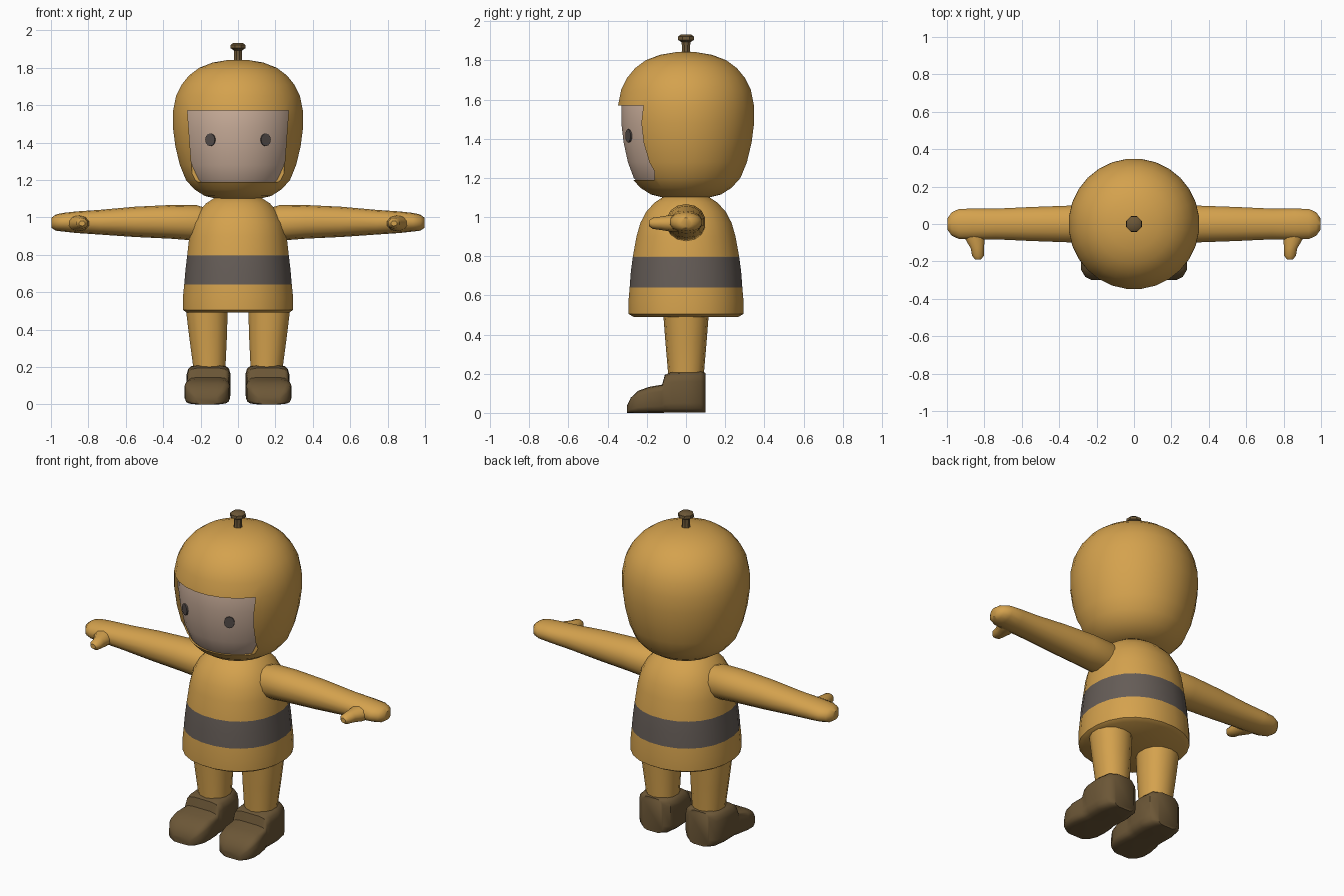
import bpy, bmesh, math
from mathutils import Matrix, Vector

if "Cube" in bpy.data.objects:
    bpy.data.objects.remove(bpy.data.objects["Cube"])


def material(name, rgb):
    m = bpy.data.materials.new(name)
    m.diffuse_color = (*rgb, 1)
    m.use_nodes = True
    m.node_tree.nodes["Principled BSDF"].inputs["Base Color"].default_value = m.diffuse_color
    return m


ORANGE = material("honey_orange", (0.66, 0.36, 0.075))
GREY = material("stripe_grey", (0.13, 0.108, 0.095))
BROWN = material("boot_brown", (0.15, 0.095, 0.038))
SKIN = material("pale_skin", (0.60, 0.43, 0.33))
EYE = material("eye_grey", (0.085, 0.07, 0.065))


def finish(bm, name, mats, angle=40, rule=None):
    bmesh.ops.recalc_face_normals(bm, faces=bm.faces)
    me = bpy.data.meshes.new(name)
    if rule:
        for f in bm.faces:
            f.material_index = rule(f.calc_center_median())
    bm.to_mesh(me)
    bm.free()
    for m in mats:
        me.materials.append(m)
    smooth(me, angle)
    ob = bpy.data.objects.new(name, me)
    bpy.context.collection.objects.link(ob)
    return ob


def smooth(me, angle=40):
    for p in me.polygons:
        p.use_smooth = True
    me.set_sharp_from_angle(angle=math.radians(angle))


def ring(axis, pos, c, r, n, power=2.0):
    """Superellipse cross-section with centre c and radii r, square to the axis."""
    pts = []
    for i in range(n):
        a = 2 * math.pi * (i + 0.5) / n
        u, v = math.cos(a), math.sin(a)
        u = c[0] + r[0] * math.copysign(abs(u) ** (2 / power), u)
        v = c[1] + r[1] * math.copysign(abs(v) ** (2 / power), v)
        p = [u, v]
        p.insert(axis, pos)
        pts.append(p)
    return pts


def loft(rings):
    bm = bmesh.new()
    vs = [[bm.verts.new(p) for p in r] for r in rings]
    n = len(vs[0])
    for a, b in zip(vs, vs[1:]):
        for i in range(n):
            j = (i + 1) % n
            bm.faces.new((a[i], a[j], b[j], b[i]))
    bm.faces.new(vs[0])
    bm.faces.new(vs[-1])
    return bm


# Hood with a face opening
HEAD = [(1.098, 0.11), (1.115, 0.18), (1.15, 0.235), (1.2, 0.28), (1.28, 0.313),
        (1.38, 0.337), (1.48, 0.35), (1.57, 0.349), (1.65, 0.333), (1.71, 0.303),
        (1.76, 0.262), (1.8, 0.208), (1.828, 0.135), (1.842, 0.05)]
hood = finish(loft([ring(2, z, (0, 0), (r, r), 28) for z, r in HEAD]), "hood", [ORANGE])

bm = loft([[(-w, y, 1.19), (w, y, 1.19), (w2, y, 1.57), (-w2, y, 1.57)]
           for y, w, w2 in ((-0.5, 0.242, 0.27), (-0.16, 0.242, 0.27))])
cutter = finish(bm, "face_opening_cutter", [])
cutter.hide_render = True
mod = hood.modifiers.new("opening", "BOOLEAN")
mod.operation, mod.object, mod.solver = "DIFFERENCE", cutter, "EXACT"
bpy.context.view_layer.update()
dg = bpy.context.evaluated_depsgraph_get()
cut_mesh = bpy.data.meshes.new_from_object(hood.evaluated_get(dg))
hood.modifiers.clear()
hood.data = cut_mesh
smooth(cut_mesh)
bpy.data.objects.remove(cutter)

# Face set just behind the opening
bm = loft([ring(2, z, (0, -0.012), (r * 0.92, r * 0.915), 28) for z, r in HEAD[2:10]])
bmesh.ops.bisect_plane(bm, geom=bm.verts[:] + bm.edges[:] + bm.faces[:],
                       plane_co=(0, -0.1, 0), plane_no=(0, 1, 0), clear_outer=True)
finish(bm, "face", [SKIN])

# Eyes as thin oval plates lying on the face
for s, side in ((-1, "left"), (1, "right")):
    bm = bmesh.new()
    bmesh.ops.create_cone(bm, cap_ends=True, segments=12, radius1=1, radius2=1, depth=1)
    d = Vector((s * 0.465, -0.885, 0)).normalized()
    place = Matrix.Translation(d * 0.317 + Vector((0, -0.012, 1.415)))
    turn = d.to_track_quat("Z", "Y").to_matrix().to_4x4()
    bm.transform(place @ turn @ Matrix.Diagonal((0.029, 0.034, 0.009, 1)))
    finish(bm, side + "_eye", [EYE])

# Stem with a flat cap
STEM = [(1.82, 0.032), (1.85, 0.022), (1.893, 0.024), (1.905, 0.045),
        (1.922, 0.043), (1.932, 0.028)]
finish(loft([ring(2, z, (0, 0), (r, r), 8) for z, r in STEM]), "stem", [BROWN])

# Tunic with a painted waist stripe
BODY = [(0.49, 0.275, 0.27), (0.505, 0.297, 0.295), (0.57, 0.297, 0.296), (0.64, 0.29, 0.29),
        (0.72, 0.283, 0.284), (0.795, 0.274, 0.274), (0.9, 0.262, 0.255),
        (0.97, 0.245, 0.235), (1.03, 0.212, 0.203), (1.075, 0.172, 0.16), (1.115, 0.11, 0.1)]
finish(loft([ring(2, z, (0, 0), (rx, ry), 24, 2.15) for z, rx, ry in BODY]), "tunic",
       [ORANGE, GREY], rule=lambda c: int(0.64 < c.z < 0.795))

# Tables for one limb of each kind
ARM = [(0.14, 0.97, 0.07, 0.07), (0.22, 0.97, 0.1, 0.095), (0.36, 0.976, 0.1, 0.09),
       (0.55, 0.976, 0.093, 0.081), (0.74, 0.974, 0.084, 0.066), (0.86, 0.974, 0.084, 0.058),
       (0.935, 0.974, 0.083, 0.05), (0.975, 0.972, 0.063, 0.043), (0.998, 0.971, 0.03, 0.026)]
THUMB = [(-0.03, 0.86, 0.06, 0.044), (-0.08, 0.85, 0.055, 0.042), (-0.13, 0.838, 0.037, 0.034),
         (-0.17, 0.834, 0.033, 0.028), (-0.19, 0.834, 0.016, 0.014)]
LEG = [(0.17, 0.153, 0.088, 0.09), (0.22, 0.154, 0.09, 0.093), (0.36, 0.16, 0.103, 0.105),
       (0.53, 0.168, 0.116, 0.118)]
# Boot stations: y, centre x, half width, top height
BOOT = [(0.1, 0.155, 0.07, 0.205), (0.075, 0.155, 0.105, 0.212), (0.0, 0.157, 0.118, 0.212),
        (-0.075, 0.158, 0.115, 0.208), (-0.108, 0.159, 0.112, 0.195), (-0.122, 0.16, 0.114, 0.145),
        (-0.19, 0.164, 0.122, 0.133), (-0.245, 0.166, 0.118, 0.113),
        (-0.282, 0.167, 0.095, 0.078), (-0.3, 0.168, 0.06, 0.04)]

for s, side in ((-1, "left"), (1, "right")):
    # Arm and thumb
    finish(loft([ring(0, s * x, (0, z), (ry, rz), 14, 2.1) for x, z, ry, rz in ARM]),
           side + "_arm", [ORANGE], 50)
    finish(loft([ring(1, y, (s * x, 0.968), (rx, rz), 10) for y, x, rx, rz in THUMB]),
           side + "_thumb", [ORANGE], 50)
    # Leg
    finish(loft([ring(2, z, (s * x, 0), (rx, ry), 14, 2.2) for z, x, rx, ry in LEG]),
           side + "_leg", [ORANGE])
    # Boot, flat sole and rounded toe
    finish(loft([ring(1, y, (s * x, h / 2), (w, h / 2), 16, 5) for y, x, w, h in BOOT]),
           side + "_boot", [BROWN], 45)
